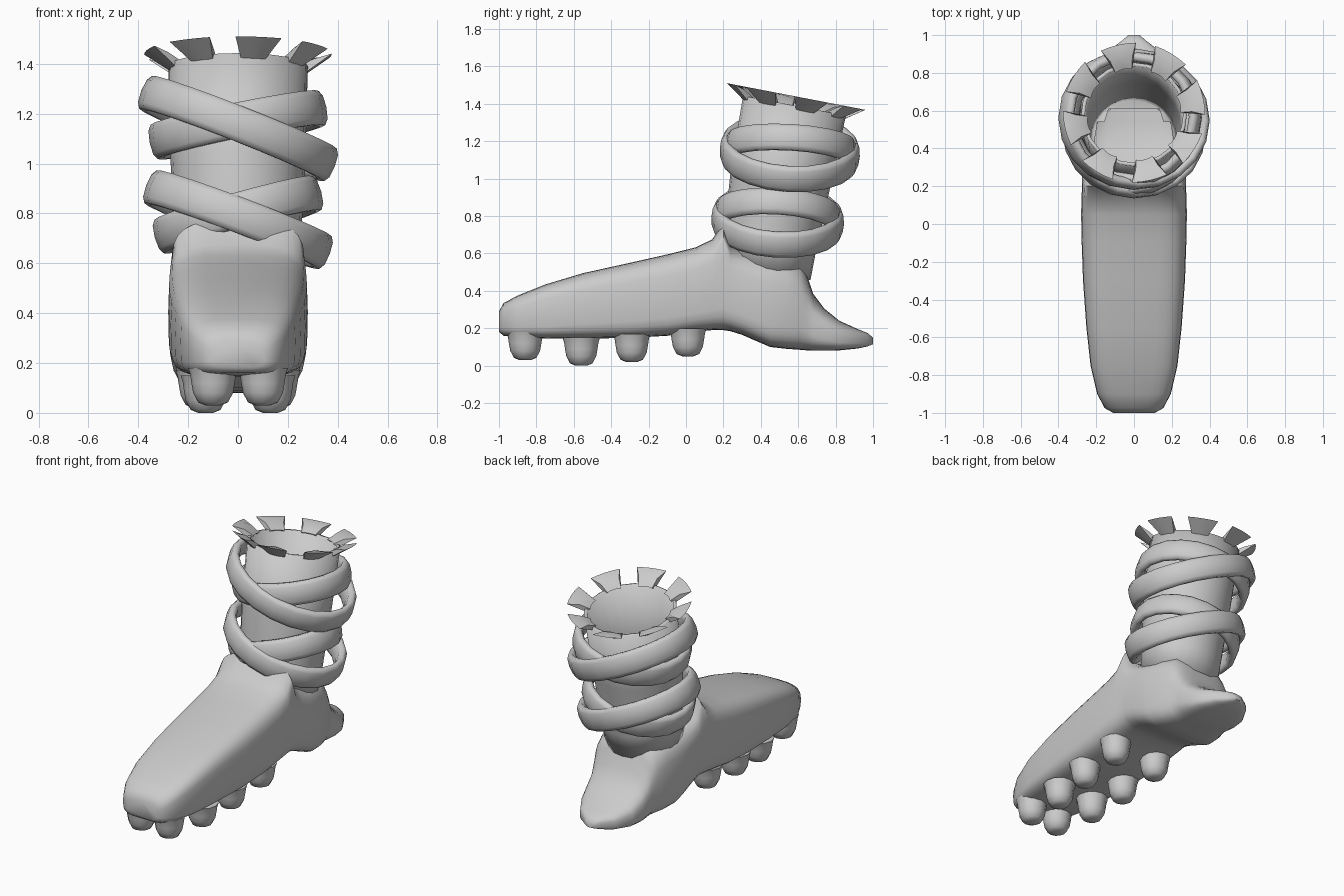
import bpy, bmesh
from math import sin, cos, pi, radians
from mathutils import Matrix, Vector

if "Cube" in bpy.data.objects:
    bpy.data.objects.remove(bpy.data.objects["Cube"])


def loft(name, sections, caps=True, wrap=False, smooth=40):
    """Skin a list of closed point loops into one object."""
    bm = bmesh.new()
    rows = [[bm.verts.new(p) for p in s] for s in sections]
    n = len(rows[0])
    pairs = list(zip(rows, rows[1:])) + ([(rows[-1], rows[0])] if wrap else [])
    for a, b in pairs:
        for i in range(n):
            j = (i + 1) % n
            bm.faces.new((a[i], a[j], b[j], b[i]))
    if caps and not wrap:
        bm.faces.new(rows[0])
        bm.faces.new(rows[-1])
    bmesh.ops.recalc_face_normals(bm, faces=bm.faces)
    me = bpy.data.meshes.new(name)
    bm.to_mesh(me)
    bm.free()
    ob = bpy.data.objects.new(name, me)
    bpy.context.collection.objects.link(ob)
    bpy.ops.object.select_all(action='DESELECT')
    ob.select_set(True)
    bpy.context.view_layer.objects.active = ob
    bpy.ops.object.shade_smooth_by_angle(angle=radians(smooth))
    return ob


def circle(r, z, n, y=0.0):
    return [Vector((r * cos(2 * pi * i / n), y + r * sin(2 * pi * i / n), z)) for i in range(n)]


def power(v, e):
    return (1 if v >= 0 else -1) * abs(v) ** e


# Foot: boxy rounded sections (y, half width, bottom, top, squareness)
FOOT = [(-1.0, .11, .18, .29, 2.6), (-.975, .155, .16, .335, 3), (-.9, .195, .15, .375, 3.6),
        (-.75, .23, .145, .435, 4), (-.55, .252, .145, .495, 4), (-.3, .27, .148, .55, 4),
        (-.1, .277, .16, .595, 4), (.05, .28, .182, .632, 4), (.14, .278, .19, .675, 4),
        (.2, .275, .19, .725, 3.8), (.235, .275, .185, .66, 3.6), (.3, .275, .165, .615, 3.6),
        (.38, .275, .13, .59, 3.6), (.45, .27, .1, .578, 3.6), (.54, .255, .09, .565, 3.4),
        (.61, .235, .085, .55, 3), (.645, .222, .082, .49, 2.8), (.68, .215, .08, .385, 2.8),
        (.74, .21, .08, .305, 2.8), (.82, .19, .082, .24, 2.8), (.92, .13, .092, .195, 2.8),
        (.97, .065, .103, .175, 2.8), (1.0, .03, .115, .15, 2)]
sections = []
for y, w, lo, hi, n in FOOT:
    loop = []
    for i in range(28):
        a = 2 * pi * i / 28
        m = n if sin(a) > 0 else n + 1.2    # flatter sole
        x = w * power(cos(a), 2 / m)
        z = (lo + hi) / 2 + (hi - lo) / 2 * power(sin(a), 2 / m)
        if y == .2 and z > .6 and abs(x) > .12:
            z += .045                     # raised collar corners
        loop.append((x, y, z))
    sections.append(loop)
foot = loft("foot", sections, smooth=60)

# Open the collar where the leg enters
bm = bmesh.new()
bm.from_mesh(foot.data)
hole = []
for f in bm.faces:
    c = f.calc_center_median()
    if c.z > .5 and f.normal.z > .6 and c.x ** 2 + (c.y - .42) ** 2 < .215 ** 2:
        hole.append(f)
bmesh.ops.delete(bm, geom=hole, context='FACES')
bm.to_mesh(foot.data)
bm.free()

# Studs under the sole, in mirrored pairs
STUD = [(.03, 0), (.06, .012), (.08, .05), (.087, .09), (.092, .125), (.1, .15)]
for k, (x, y, z) in enumerate([(.1, -.86, .03), (.13, -.56, 0), (.15, -.29, .02), (.155, .01, .05)]):
    for side in (-1, 1):
        ob = loft(f"stud_{k}_{'left' if side < 0 else 'right'}",
                  [circle(r, h, 12) for r, h in STUD], smooth=60)
        ob.location = (side * x, y, z)

# Leg tube, leaning back and open at the top
lean = Matrix.Rotation(-.19, 4, 'X')
top = Matrix.Translation((0, .58, 1.39)) @ lean
leg = loft("leg", [circle(r, z, 24, y) for r, z, y in
                   [(.24, -.9, .02), (.25, -.75, .01), (.27, -.4, 0), (.28, 0, 0)]], caps=False)
leg.matrix_world = top
mod = leg.modifiers.new("wall", 'SOLIDIFY')
mod.thickness = .02
mod.offset = -1

# Crown of eight flared petals around the rim
PETAL = [(.25, .045, 0), (.31, .06, .045), (.375, .095, .05), (.28, .05, -.02)]
for k in range(8):
    ob = loft(f"petal_{k}", [[(r - .01 * t * t, t * hw, h - (.012 * t * t if r == .31 else 0))
                              for r, hw, h in PETAL] for t in (-1, -.5, 0, .5, 1)], smooth=35)
    ob.matrix_world = top @ Matrix.Rotation(radians(13 + 45 * k), 4, 'Z')

# Two pairs of crossing ankle bands: centre y, z, half width, depth, tilt
BANDS = [("upper_outer_band", .555, 1.14, .36, .345, .375),
         ("upper_inner_band", .56, 1.155, .325, .325, -.2),
         ("lower_outer_band", .49, .775, .34, .325, .36),
         ("lower_inner_band", .49, .795, .305, .31, -.27)]
for name, y, z, r, ry, tilt in BANDS:
    r /= cos(tilt)
    rings = []
    for i in range(20):
        a = 2 * pi * i / 20
        loop = []
        for j in range(10):
            b = 2 * pi * j / 10
            d = .03 * power(cos(b), .8)
            loop.append(((r + d) * cos(a), (ry + d) * sin(a), .073 * power(sin(b), .8)))
        rings.append(loop)
    ob = loft(name, rings, wrap=True, smooth=60)
    ob.matrix_world = (Matrix.Translation((0, y, z)) @ Matrix.Rotation(-.06, 4, 'X')
                       @ Matrix.Rotation(tilt, 4, 'Y'))
